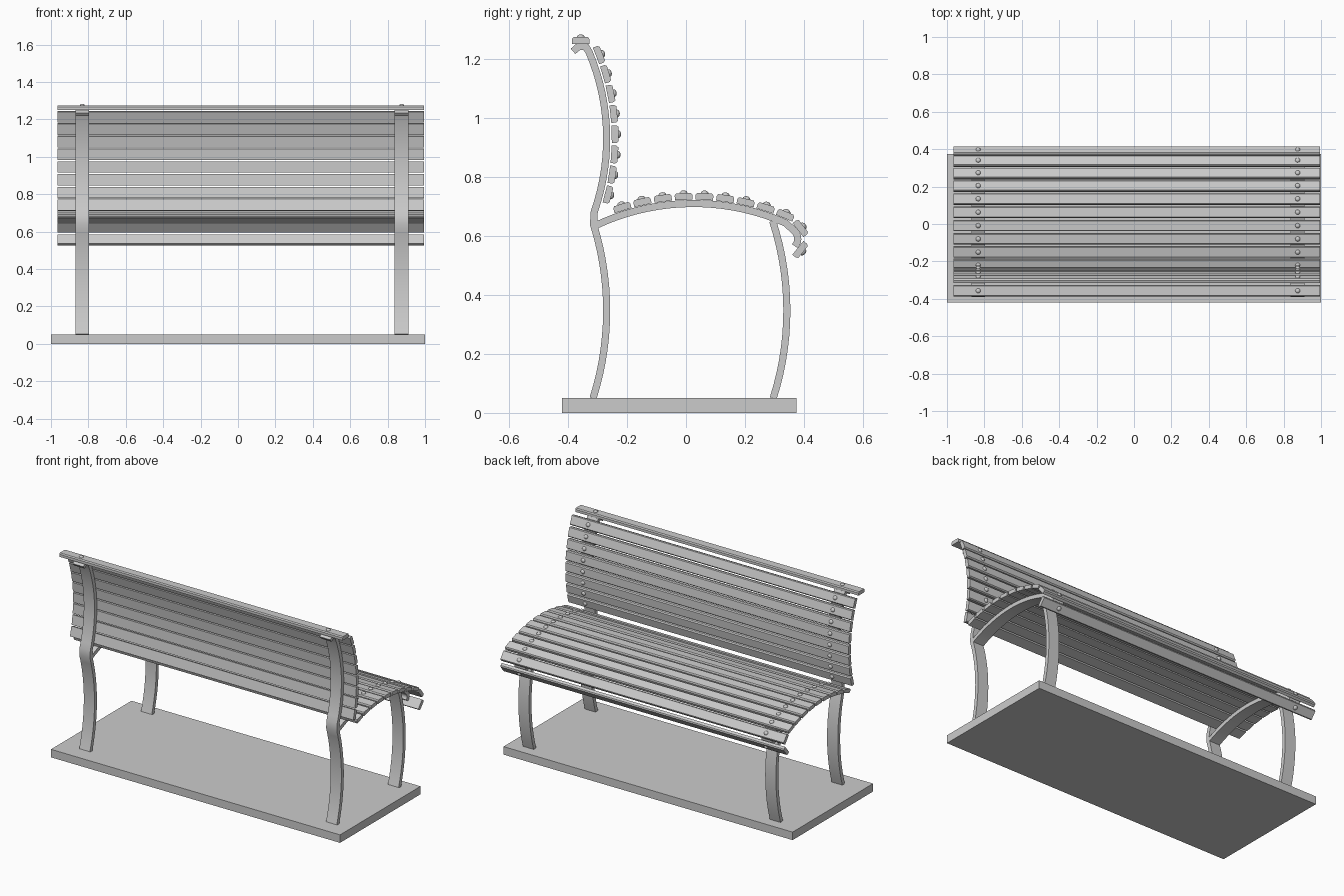
import bpy, bmesh
from math import sin, cos, pi, radians
from mathutils import Vector, Matrix

cube = bpy.data.objects.get("Cube")
if cube:
    bpy.data.objects.remove(cube)

grey = bpy.data.materials.new("light_grey")
grey.use_nodes = True
grey.diffuse_color = (0.6, 0.6, 0.6, 1)
grey.node_tree.nodes["Principled BSDF"].inputs["Base Color"].default_value = (0.6, 0.6, 0.6, 1)

FRAME_X = (-0.833, 0.875)
SLAT_X = (-0.965, 0.995)


def finish(name, bm):
    bmesh.ops.recalc_face_normals(bm, faces=bm.faces)
    mesh = bpy.data.meshes.new(name)
    bm.to_mesh(mesh)
    bm.free()
    mesh.materials.append(grey)
    mesh.shade_smooth()
    mesh.set_sharp_from_angle(angle=radians(30))
    obj = bpy.data.objects.new(name, mesh)
    bpy.context.collection.objects.link(obj)
    return obj


def loft(name, rings):
    """Skin a list of matching vertex rings and cap both ends."""
    bm = bmesh.new()
    rows = [[bm.verts.new(p) for p in ring] for ring in rings]
    n = len(rows[0])
    for a, b in zip(rows, rows[1:]):
        for i in range(n):
            j = (i + 1) % n
            bm.faces.new((a[i], a[j], b[j], b[i]))
    bm.faces.new(rows[0])
    bm.faces.new(rows[-1])
    return finish(name, bm)


def arc(cy, cz, r, a0, a1, n):
    """Points (y, z) on a circle; angles are measured from +y towards +z."""
    steps = [a0 + (a1 - a0) * i / n for i in range(n + 1)]
    return [Vector((cy + r * cos(a), cz + r * sin(a))) for a in steps]


def ribbon(name, path, x, width=0.074, thick=0.024):
    """Flat bar of constant thickness following a side-view path."""
    rings = []
    for i, p in enumerate(path):
        d0 = (p - path[max(i - 1, 0)]).normalized()
        d1 = (path[min(i + 1, len(path) - 1)] - p).normalized()
        t = (d0 + d1).normalized()
        half = thick / 2 / max(t.dot(d1 if d1.length else d0), 0.5)
        off = Vector((-t.y, t.x)) * half
        rings.append([(x + sx * width / 2, *(p + so * off))
                      for sx, so in ((-1, -1), (1, -1), (1, 1), (-1, 1))])
    return loft(name, rings)


# Base slab
loft("base_slab", [[(x, y, z) for y, z in ((-0.42, 0), (0.375, 0), (0.375, 0.05), (-0.42, 0.05))]
                   for x in (-1, 1)])

# Side frames: rear leg with backrest bar, seat bar with curled front, front leg
LEG_R = 0.98
rear_leg = arc(-0.269 - LEG_R, 0.347, LEG_R, -0.308, 0.303, 14)
back_bar = arc(-0.269 - 0.752, 0.93, 0.752, -0.385, 0.4, 16)[1:]
top_curl = [Vector(p) for p in ((-0.338, 1.239), (-0.352, 1.244), (-0.367, 1.24), (-0.383, 1.226))]
seat_bar = arc(0.025, 0.71 - 0.775, 0.775, pi / 2 + 0.445, pi / 2 - 0.415, 18)
front_curl = arc(0.342, 0.59, 0.037, radians(50), radians(-42), 7)
front_leg = arc(0.342 - LEG_R, 0.347, LEG_R, -0.308, 0.315, 14)
for side, x in zip(("right", "left"), FRAME_X):
    ribbon(side + "_rear_leg_and_back_bar", rear_leg + back_bar + top_curl, x)
    ribbon(side + "_seat_bar", seat_bar + front_curl, x)
    ribbon(side + "_front_leg", front_leg, x)

# Slat placements as (y, z, angle of the outward normal)
STEP = 0.0885


def on_arc(cy, cz, r, angles):
    return [(cy + r * cos(a), cz + r * sin(a), a) for a in angles]


back_slats = on_arc(-0.24 - 0.78, 0.93, 0.78, [-0.246 + STEP * i for i in range(8)])
back_slats.append((-0.357, 1.263, pi / 2))
seat_slats = on_arc(0.025, 0.735 - 0.8, 0.8, [pi / 2 + 0.307 - STEP * i for i in range(9)])
seat_slats += on_arc(0.342, 0.59, 0.06, [radians(38), radians(-39)])

PROFILE = ((-0.03, -0.012), (0.03, -0.012), (0.03, 0.004),
           (0.025, 0.011), (-0.025, 0.011), (-0.03, 0.004))

# Slats with chamfered outer edges, and a domed bolt head over each frame
for group, slats in (("back", back_slats), ("seat", seat_slats)):
    bolts = bmesh.new()
    for i, (y, z, a) in enumerate(slats):
        n, t = Vector((0, cos(a), sin(a))), Vector((0, -sin(a), cos(a)))
        c = Vector((0, y, z))
        loft(f"{group}_slat_{i + 1}",
             [[c + t * u + n * v + Vector((x, 0, 0)) for u, v in PROFILE] for x in SLAT_X])
        for x in FRAME_X:
            place = (Matrix.Translation(c + n * 0.01 + Vector((x, 0, 0)))
                     @ Matrix.Rotation(a - pi / 2, 4, 'X')
                     @ Matrix.Diagonal((1, 1, 0.75, 1)))
            bmesh.ops.create_uvsphere(bolts, u_segments=12, v_segments=8, radius=0.0135, matrix=place)
    finish(group + "_bolts", bolts)
